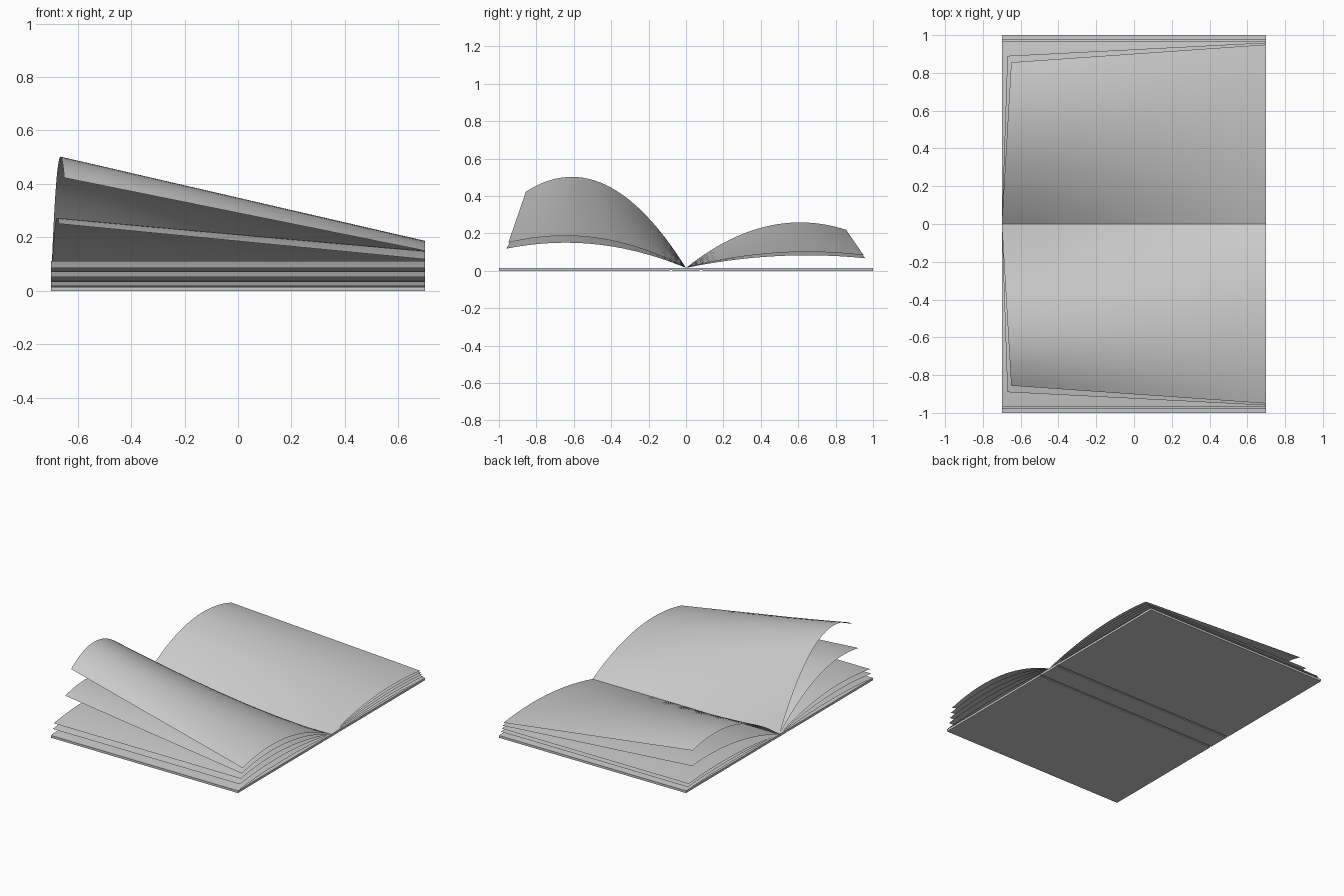
import bpy
import bmesh
from math import sqrt

cube = bpy.data.objects.get("Cube")
if cube:
    bpy.data.objects.remove(cube, do_unlink=True)

HALF_X = 0.7      # half the page height along the spine
BASE = 0.015      # top of the cover
ROWS, COLS = 28, 8

paper = bpy.data.materials.new("paper_grey")
paper.use_nodes = True
grey = (0.6, 0.6, 0.6, 1)
paper.diffuse_color = grey
paper.node_tree.nodes["Principled BSDF"].inputs["Base Color"].default_value = grey


def finish(name, bm, smooth):
    mesh = bpy.data.meshes.new(name)
    bm.to_mesh(mesh)
    bm.free()
    mesh.materials.append(paper)
    for poly in mesh.polygons:
        poly.use_smooth = smooth
    obj = bpy.data.objects.new(name, mesh)
    bpy.context.collection.objects.link(obj)
    return obj


def arch(reach, end, peak, t):
    """Parabola from the spine, over its peak, to the free edge."""
    top = reach / (1 + sqrt(1 - end / peak))
    y = reach * t
    return y, peak * (1 - (1 - y / top) ** 2)


def page(name, side, height, near, far, pull):
    """Sheet ruled between a far arch (-x) and a near arch (+x)."""
    bm = bmesh.new()
    grid = []
    for i in range(ROWS + 1):
        t = i / ROWS
        y0, z0 = arch(*far, t)
        y1, z1 = arch(*near, t)
        x0 = -HALF_X + pull * t
        row = []
        for j in range(COLS + 1):
            s = j / COLS
            row.append(bm.verts.new((x0 + (HALF_X - x0) * s,
                                     side * (y0 + (y1 - y0) * s),
                                     BASE + height * (z0 + (z1 - z0) * s))))
        grid.append(row)
    for a, b in zip(grid, grid[1:]):
        for j in range(COLS):
            quad = (a[j], a[j + 1], b[j + 1], b[j])
            bm.faces.new(quad if side > 0 else quad[::-1])
    finish(name, bm, True)


# Cover: a thin slab with two shallow hinge grooves underneath
half = [(1, BASE), (1, 0), (0.087, 0), (0.087, 0.005), (0.073, 0.005), (0.073, 0)]
profile = half + [(-y, z) for y, z in reversed(half)]
bm = bmesh.new()
face = bm.faces.new([bm.verts.new((-HALF_X, y, z)) for y, z in profile])
moved = bmesh.ops.extrude_face_region(bm, geom=[face])["geom"]
bmesh.ops.translate(bm, vec=(2 * HALF_X, 0, 0),
                    verts=[v for v in moved if isinstance(v, bmesh.types.BMVert)])
bmesh.ops.recalc_face_normals(bm, faces=bm.faces)
finish("cover", bm, False)

# Pages: (reach, edge height, peak height) at the near end, bottom to top
near_arches = [(0.99, 0.003, 0.023), (0.98, 0.037, 0.06), (0.97, 0.071, 0.097),
               (0.96, 0.103, 0.135), (0.95, 0.135, 0.172)]
# The top two pages lift at the far end, and pull in from the corner
lifted = {3: ((0.89, 0.236, 0.258), 0.03), 4: ((0.856, 0.408, 0.487), 0.05)}

for label, side, height in (("front", -1, 1.0), ("back", 1, 0.5)):
    for n, near in enumerate(near_arches):
        far, pull = lifted.get(n, (near, 0))
        page(f"{label}_page_{n + 1}", side, height, near, far, pull)
